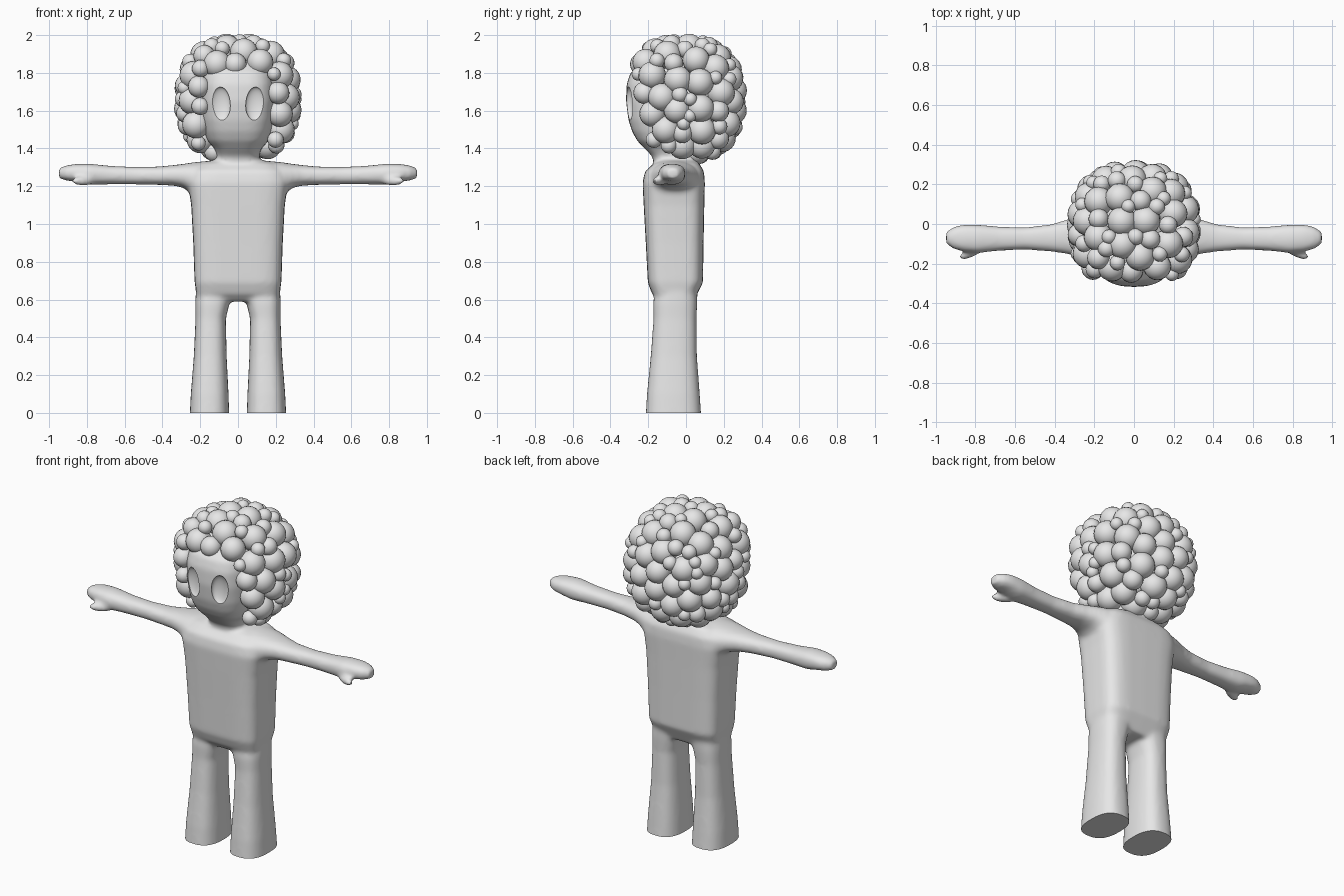
import bpy, bmesh, math, random
from mathutils import Vector, Matrix

random.seed(4)
if "Cube" in bpy.data.objects:
    bpy.data.objects.remove(bpy.data.objects["Cube"])

grey = bpy.data.materials.new("plain_grey")
grey.use_nodes = True
grey.diffuse_color = (0.8, 0.8, 0.8, 1)
grey.node_tree.nodes["Principled BSDF"].inputs["Base Color"].default_value = (0.8, 0.8, 0.8, 1)


def make_object(name, bm):
    bmesh.ops.recalc_face_normals(bm, faces=bm.faces)
    mesh = bpy.data.meshes.new(name)
    bm.to_mesh(mesh)
    bm.free()
    mesh.materials.append(grey)
    ob = bpy.data.objects.new(name, mesh)
    bpy.context.collection.objects.link(ob)
    return ob


def bake(ob):
    deps = bpy.context.evaluated_depsgraph_get()
    mesh = bpy.data.meshes.new_from_object(ob.evaluated_get(deps))
    ob.modifiers.clear()
    ob.data = mesh


def smooth(ob, angle):
    bpy.ops.object.select_all(action='DESELECT')
    ob.select_set(True)
    bpy.context.view_layer.objects.active = ob
    bpy.ops.object.shade_smooth_by_angle(angle=math.radians(angle))


def loft(bm, rings, power, place, n=32):
    """Closed tube; each ring is (along, a_min, a_max, b_min, b_max)."""
    loops = []
    for along, a0, a1, b0, b1 in rings:
        loop = []
        for i in range(n):
            t = math.tau * i / n
            c, s = math.cos(t), math.sin(t)
            a = (a0 + a1) / 2 + (a1 - a0) / 2 * math.copysign(abs(c) ** (2 / power), c)
            b = (b0 + b1) / 2 + (b1 - b0) / 2 * math.copysign(abs(s) ** (2 / power), s)
            loop.append(bm.verts.new(place(along, a, b)))
        loops.append(loop)
    faces = [bm.faces.new(loops[0]), bm.faces.new(loops[-1][::-1])]
    for lo, hi in zip(loops, loops[1:]):
        for i in range(n):
            j = (i + 1) % n
            faces.append(bm.faces.new((lo[j], lo[i], hi[i], hi[j])))
    bmesh.ops.recalc_face_normals(bm, faces=faces)


def ball(bm, centre, radii, segs=20, rings=12, turn=Matrix()):
    m = Matrix.Translation(centre) @ turn @ Matrix.Diagonal((*radii, 1))
    bmesh.ops.create_uvsphere(bm, u_segments=segs, v_segments=rings, radius=1, matrix=m)


def upright(z, x, y):
    return (x, y, z)


# Torso, head and neck
bm = bmesh.new()
torso = [(.59, .19, -.14, .04), (.63, .22, -.18, .06), (.69, .23, -.202, .09),
         (.9, .237, -.213, .093), (1.1, .248, -.224, .097), (1.22, .265, -.23, .1),
         (1.28, .25, -.217, .095), (1.32, .2, -.17, .07), (1.34, .12, -.13, .04)]
head = [(1.25, .13, -.15, .06), (1.36, .11, -.18, .07), (1.4, .125, -.22, .1),
        (1.44, .162, -.258, .15), (1.49, .18, -.286, .18), (1.55, .192, -.305, .2),
        (1.65, .2, -.318, .2), (1.74, .2, -.315, .2), (1.8, .19, -.295, .19),
        (1.86, .16, -.23, .16), (1.91, .09, -.13, .1)]
for rings, power in ((torso, 4.2), (head, 3)):
    loft(bm, [(z, -hx, hx, y0, y1) for z, hx, y0, y1 in rings], power, upright)

# Legs, arms and thumbs on both sides
leg = [(-.05, .045, .257, -.215, .083), (.1, .05, .25, -.207, .073), (.3, .06, .234, -.187, .058),
       (.5, .064, .225, -.172, .055), (.58, .045, .226, -.174, .06), (.68, .01, .222, -.16, .06)]
arm = [(.15, -.2, .085, 1.1, 1.335), (.24, -.185, .065, 1.155, 1.326), (.29, -.165, .043, 1.192, 1.318),
       (.34, -.15, .022, 1.203, 1.312), (.42, -.139, -.002, 1.207, 1.304),
       (.55, -.129, -.017, 1.21, 1.302), (.68, -.135, -.013, 1.21, 1.308),
       (.79, -.147, -.003, 1.208, 1.32), (.86, -.139, -.003, 1.224, 1.318),
       (.91, -.126, -.014, 1.23, 1.31), (.948, -.1, -.04, 1.242, 1.296)]
for side in (1, -1):
    loft(bm, leg, 2.6, lambda z, x, y: (side * x, y, z))
    loft(bm, arm, 2.4, lambda x, y, z: (side * x, y, z))
    ball(bm, (side * .82, -.142, 1.228), (.07, .026, .026), turn=Matrix.Rotation(side * -.45, 4, 'Z'))
body = make_object("body", bm)
mod = body.modifiers.new("fuse", 'REMESH')
mod.mode = 'VOXEL'
mod.voxel_size = .011
mod = body.modifiers.new("soften", 'SMOOTH')
mod.factor = .5
mod.iterations = 12
bake(body)

# Flat soles
bm = bmesh.new()
bm.from_mesh(body.data)
cut = bmesh.ops.bisect_plane(bm, geom=bm.verts[:] + bm.edges[:] + bm.faces[:],
                             plane_co=(0, 0, 0), plane_no=(0, 0, -1), clear_outer=True)
rim = [e for e in cut["geom_cut"] if isinstance(e, bmesh.types.BMEdge)]
bmesh.ops.holes_fill(bm, edges=rim, sides=0)
bm.to_mesh(body.data)
bm.free()

# Hollow eye sockets
bm = bmesh.new()
for side in (1, -1):
    ball(bm, (side * .093, -.304, 1.635), (.055, .03, .09), 40, 24)
sockets = make_object("eye_socket_cutter", bm)
sockets.hide_render = True
mod = body.modifiers.new("eyes", 'BOOLEAN')
mod.operation = 'DIFFERENCE'
mod.solver = 'EXACT'
mod.object = sockets
bake(body)
bpy.data.objects.remove(sockets)
smooth(body, 35)

# Curly hair: balls packed over a rounded shell, boxier at the fringe, leaving the face and neck open
bm = bmesh.new()
centre = Vector((0, .005, 1.66))
ball(bm, centre, (.25, .235, .26), 32, 20)
curls = []
TRIES = 9000
for k in range(TRIES):
    r = .074 - .04 * k / TRIES
    d = Vector([random.gauss(0, 1) for _ in range(3)]).normalized()
    power = 2.4 + 1.4 * max(0, -d.y) * (1 if d.z > 0 else .5)
    norm = sum(abs(c) ** power for c in d) ** (1 / power)
    shell = Vector((.333 - r * .9, .312 - r * .9, .343 - r * .9))
    p = centre + d * shell / norm
    face = abs(p.x) < .165 + r * .7 and p.y < -.05 and p.z < 1.775 + r * .9
    chin = p.y < -.19 and p.z < 1.6
    neck = abs(p.x) < .12 and p.y < .03 and p.z < 1.45
    if face or chin or neck:
        continue
    if all((p - q).length > .72 * (r + s) for q, s in curls):
        curls.append((p, r))
        ball(bm, p, (r, r, r))
hair = make_object("curly_hair", bm)
smooth(hair, 60)
